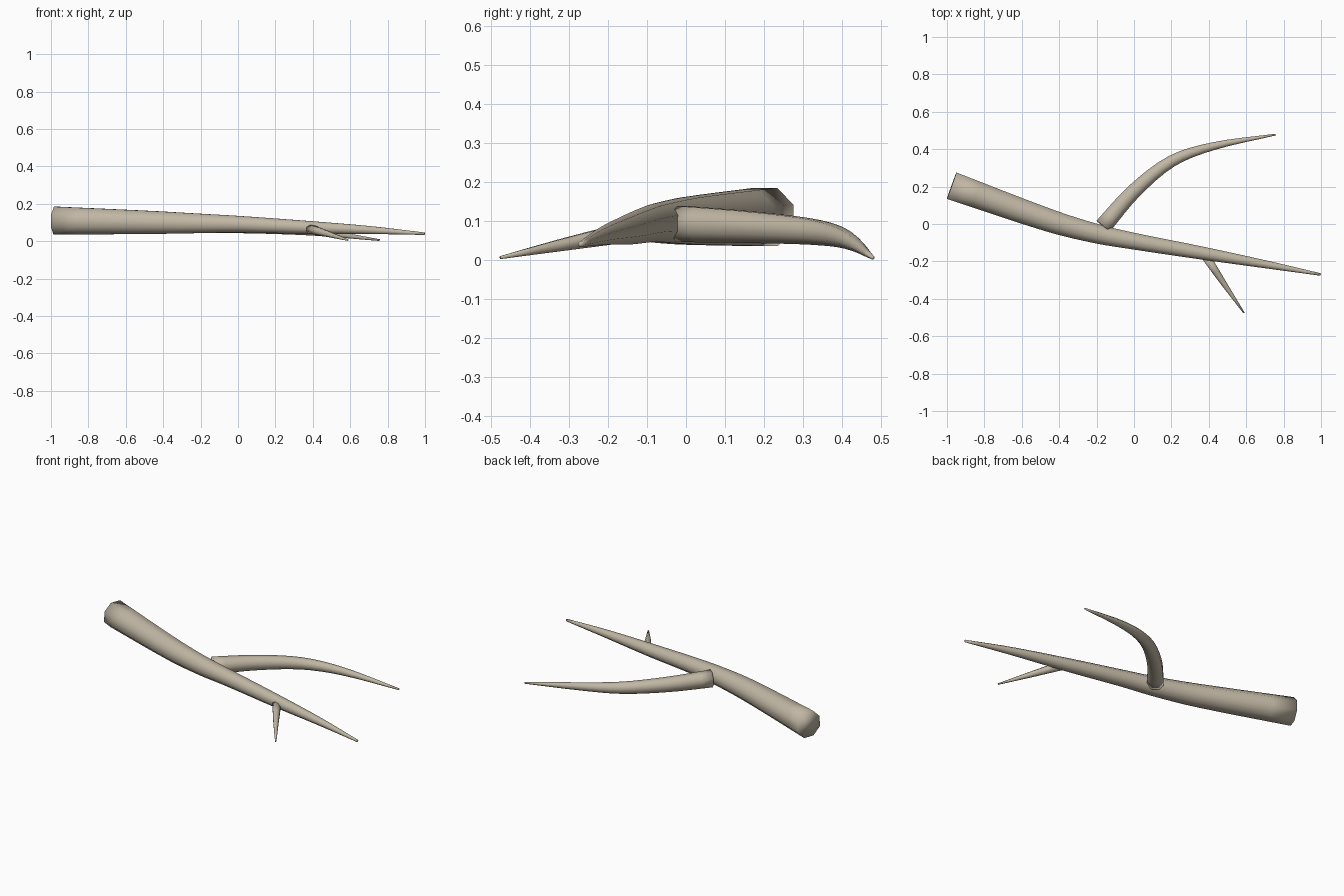
import bpy, bmesh, math
from mathutils import Vector

if "Cube" in bpy.data.objects:
    bpy.data.objects.remove(bpy.data.objects["Cube"])

SIDES = 8
bark = bpy.data.materials.new("pale_bark")
bark.diffuse_color = (0.53, 0.47, 0.37, 1)
bark.use_nodes = True
bark.node_tree.nodes["Principled BSDF"].inputs["Base Color"].default_value = bark.diffuse_color


def spline(pts, steps):
    """Smooth (x, y, z, radius) path through the given points."""
    p = [Vector(q) for q in pts]
    p = [2 * p[0] - p[1]] + p + [2 * p[-1] - p[-2]]
    out = []
    for i in range(1, len(p) - 2):
        a, b, c, d = p[i - 1:i + 3]
        # scale tangents by chord length so uneven spacing stays smooth
        h = (c - b).length
        m1 = (c - a) * (h / ((b - a).length + h))
        m2 = (d - b) * (h / ((d - c).length + h))
        for s in range(steps):
            t = s / steps
            out.append(b * (2*t**3 - 3*t*t + 1) + m1 * (t**3 - 2*t*t + t)
                       + c * (3*t*t - 2*t**3) + m2 * (t**3 - t*t))
    return out + [p[-2]]


def limb(name, pts, steps=4):
    """Tapered eight-sided limb with closed ends."""
    path = spline(pts, steps)
    bm = bmesh.new()
    rings = []
    for i, q in enumerate(path):
        c = q.to_3d()
        tan = (path[min(i + 1, len(path) - 1)].to_3d() - path[max(i - 1, 0)].to_3d()).normalized()
        side = tan.cross(Vector((0, 0, 1))).normalized()
        up = side.cross(tan)
        ring = []
        for k in range(SIDES):
            a = 2 * math.pi * (k + 0.5) / SIDES
            ring.append(bm.verts.new(c + q[3] * (side * math.cos(a) + up * math.sin(a))))
        rings.append(ring)
    for r0, r1 in zip(rings, rings[1:]):
        for k in range(SIDES):
            n = (k + 1) % SIDES
            bm.faces.new((r0[k], r0[n], r1[n], r1[k]))
    bm.faces.new(rings[0])
    bm.faces.new(rings[-1])
    bmesh.ops.recalc_face_normals(bm, faces=bm.faces[:])
    for f in bm.faces:
        f.smooth = True
    me = bpy.data.meshes.new(name)
    bm.to_mesh(me)
    bm.free()
    me.materials.append(bark)
    ob = bpy.data.objects.new(name, me)
    bpy.context.collection.objects.link(ob)
    return ob


# main stem, thick end at the left
limb("main_stem", [(-0.975, 0.205, 0.110, 0.081), (-0.45, 0.018, 0.100, 0.066),
                   (-0.20, -0.052, 0.095, 0.056), (0.0, -0.092, 0.091, 0.048),
                   (0.35, -0.153, 0.075, 0.038), (0.70, -0.215, 0.060, 0.023),
                   (0.998, -0.270, 0.040, 0.007)])

# long curved branch towards the back
limb("long_branch", [(-0.165, -0.012, 0.092, 0.050), (0.0, 0.175, 0.083, 0.043),
                     (0.20, 0.335, 0.070, 0.034), (0.42, 0.415, 0.050, 0.023),
                     (0.757, 0.478, 0.006, 0.005)])

# short twig towards the front
limb("short_twig", [(0.385, -0.175, 0.066, 0.026), (0.485, -0.325, 0.037, 0.016),
                    (0.588, -0.475, 0.006, 0.004)], 2)
